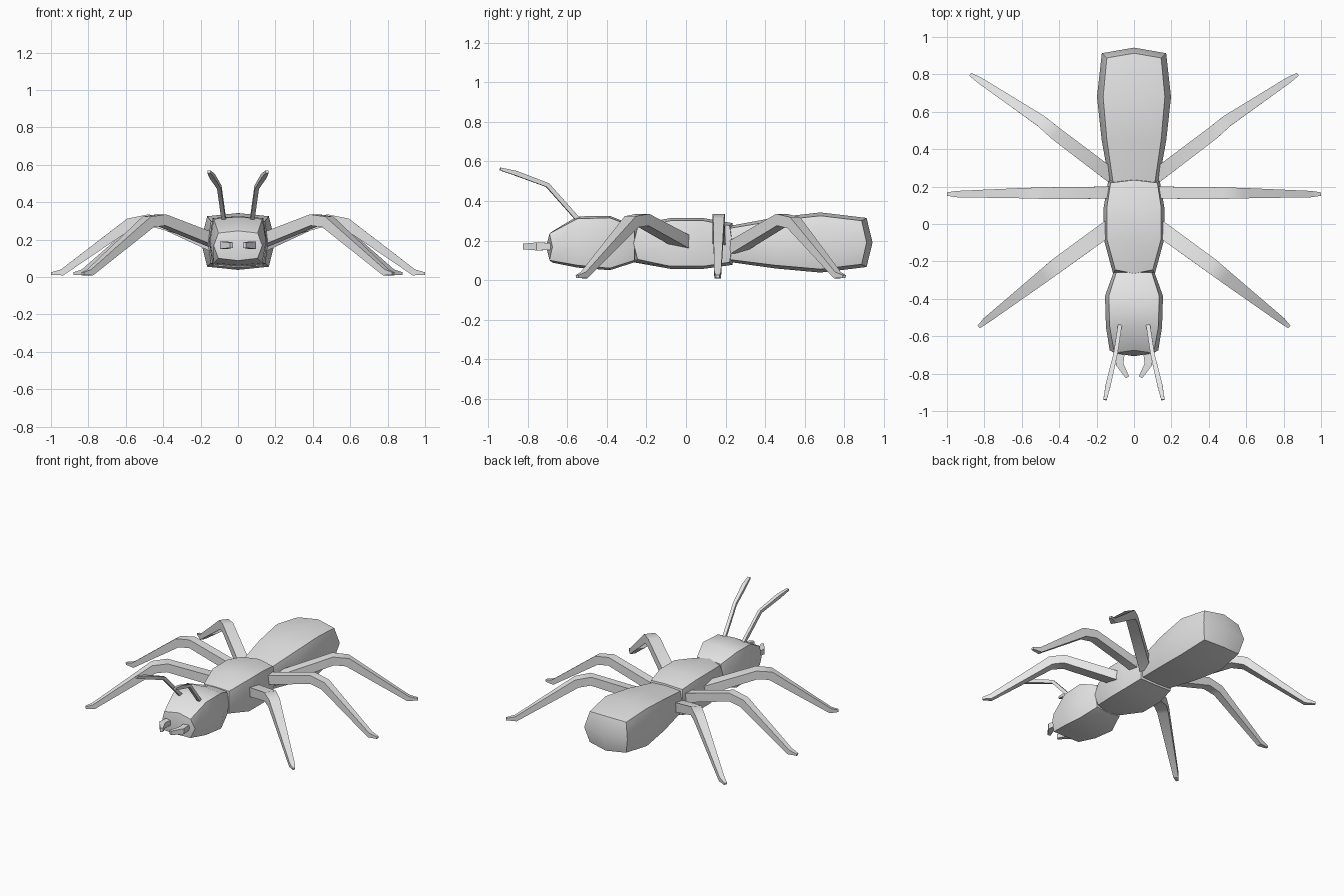
import bpy, bmesh, math
from mathutils import Vector

cube = bpy.data.objects.get("Cube")
if cube:
    bpy.data.objects.remove(cube, do_unlink=True)

grey = bpy.data.materials.new("body_grey")
grey.use_nodes = True
grey.diffuse_color = (0.8, 0.8, 0.8, 1)
grey.node_tree.nodes["Principled BSDF"].inputs["Base Color"].default_value = (0.8, 0.8, 0.8, 1)


def loft(name, rings, caps=(None, None)):
    """Skin a list of closed rings; a cap point makes a domed end of quads."""
    bm = bmesh.new()
    loops = [[bm.verts.new(p) for p in ring] for ring in rings]
    n = len(loops[0])
    for a, b in zip(loops, loops[1:]):
        for i in range(n):
            j = (i + 1) % n
            bm.faces.new((a[i], a[j], b[j], b[i]))
    for ring, cap in ((loops[0], caps[0]), (loops[-1], caps[1])):
        if cap is None:
            bm.faces.new(ring)
        else:
            centre = bm.verts.new(cap)
            for i in range(0, n, 2):
                bm.faces.new((centre, ring[i - 1], ring[i], ring[(i + 1) % n]))
    bmesh.ops.recalc_face_normals(bm, faces=bm.faces)
    mesh = bpy.data.meshes.new(name)
    bm.to_mesh(mesh)
    bm.free()
    mesh.materials.append(grey)
    obj = bpy.data.objects.new(name, mesh)
    bpy.context.collection.objects.link(obj)
    bpy.ops.object.select_all(action='DESELECT')
    obj.select_set(True)
    bpy.context.view_layer.objects.active = obj
    bpy.ops.object.shade_smooth_by_angle(angle=math.radians(32))
    return obj


def body_ring(y, x, top, low, bulge_x, bulge_z, bulge_y=0):
    """Box section whose four side midpoints swell outwards."""
    mid, ym = (top + low) / 2, y + bulge_y
    return [(x, y, top), (0, ym, top + bulge_z), (-x, y, top), (-x - bulge_x, ym, mid),
            (-x, y, low), (0, ym, low - bulge_z), (x, y, low), (x + bulge_x, ym, mid)]


def limb(name, stations, side):
    """Tapering four-sided limb along (point, width, height) stations."""
    pts = [Vector((side * p[0], p[1], p[2])) for p, w, h in stations]
    rings = []
    for i, (p, w, h) in enumerate(stations):
        back = pts[i] - pts[i - 1] if i else Vector()
        ahead = pts[i + 1] - pts[i] if i + 1 < len(pts) else Vector()
        along = (back.normalized() + ahead.normalized()).normalized()
        across = along.cross(Vector((0, 0, 1))).normalized()
        up = across.cross(along)
        rings.append([pts[i] + across * w / 2 * a + up * h / 2 * b
                      for a, b in ((1, 1), (-1, 1), (-1, -1), (1, -1))])
    return loft(name, rings)


# Body segments
loft("head", [
    body_ring(-0.69, 0.105, 0.235, 0.1, 0.025, 0.012, 0.015),
    body_ring(-0.55, 0.13, 0.31, 0.075, 0.02, 0.012),
    body_ring(-0.385, 0.135, 0.315, 0.06, 0.02, 0.01),
    body_ring(-0.26, 0.095, 0.265, 0.1, 0.015, 0.01)],
    ((0, -0.707, 0.17), (0, -0.25, 0.18)))
loft("thorax", [
    body_ring(-0.245, 0.1, 0.265, 0.105, 0.012, 0.015, -0.02),
    body_ring(-0.08, 0.145, 0.3, 0.07, 0.017, 0.013),
    body_ring(0.09, 0.145, 0.3, 0.07, 0.017, 0.013),
    body_ring(0.22, 0.125, 0.275, 0.09, 0.012, 0.013, 0.015)],
    ((0, -0.277, 0.18), (0, 0.25, 0.18)))
loft("abdomen", [
    body_ring(0.21, 0.11, 0.26, 0.105, 0.02, 0.012),
    body_ring(0.45, 0.145, 0.3, 0.075, 0.028, 0.016),
    body_ring(0.68, 0.165, 0.325, 0.055, 0.033, 0.017),
    body_ring(0.888, 0.145, 0.3, 0.08, 0.027, 0.014, 0.025)],
    ((0, 0.2, 0.18), (0, 0.943, 0.19)))

# Leg layout: base, knee start, knee end, ankle, toe, then width
legs = {
    "front": ((0.12, -0.01, 0.19), (0.41, -0.22, 0.305), (0.48, -0.275, 0.295),
              (0.79, -0.515, 0.025), (0.83, -0.55, 0.018), 0.085),
    "middle": ((0.1, 0.168, 0.2), (0.48, 0.165, 0.305), (0.58, 0.165, 0.285),
               (0.94, 0.16, 0.025), (1.0, 0.16, 0.018), 0.065),
    "rear": ((0.11, 0.25, 0.165), (0.42, 0.485, 0.305), (0.49, 0.545, 0.29),
             (0.82, 0.765, 0.025), (0.875, 0.8, 0.018), 0.075),
}

for label, side in (("left", 1), ("right", -1)):
    for place, (base, knee, bend, ankle, toe, w) in legs.items():
        limb(f"{label}_{place}_leg", [
            (base, w, 0.065), (knee, w * 0.95, 0.06), (bend, w * 0.85, 0.06),
            (ankle, 0.034, 0.034), (toe, 0.018, 0.014)], side)

    # Elbowed antenna with a flattened club end
    limb(f"{label}_antenna", [
        ((0.075, -0.54, 0.3), 0.022, 0.022), ((0.1, -0.7, 0.48), 0.022, 0.022),
        ((0.138, -0.86, 0.54), 0.028, 0.024), ((0.155, -0.94, 0.562), 0.018, 0.014)], side)

    # Hooked jaw
    limb(f"{label}_jaw", [
        ((0.07, -0.68, 0.17), 0.042, 0.035), ((0.077, -0.75, 0.17), 0.042, 0.04),
        ((0.035, -0.82, 0.17), 0.02, 0.028)], side)
